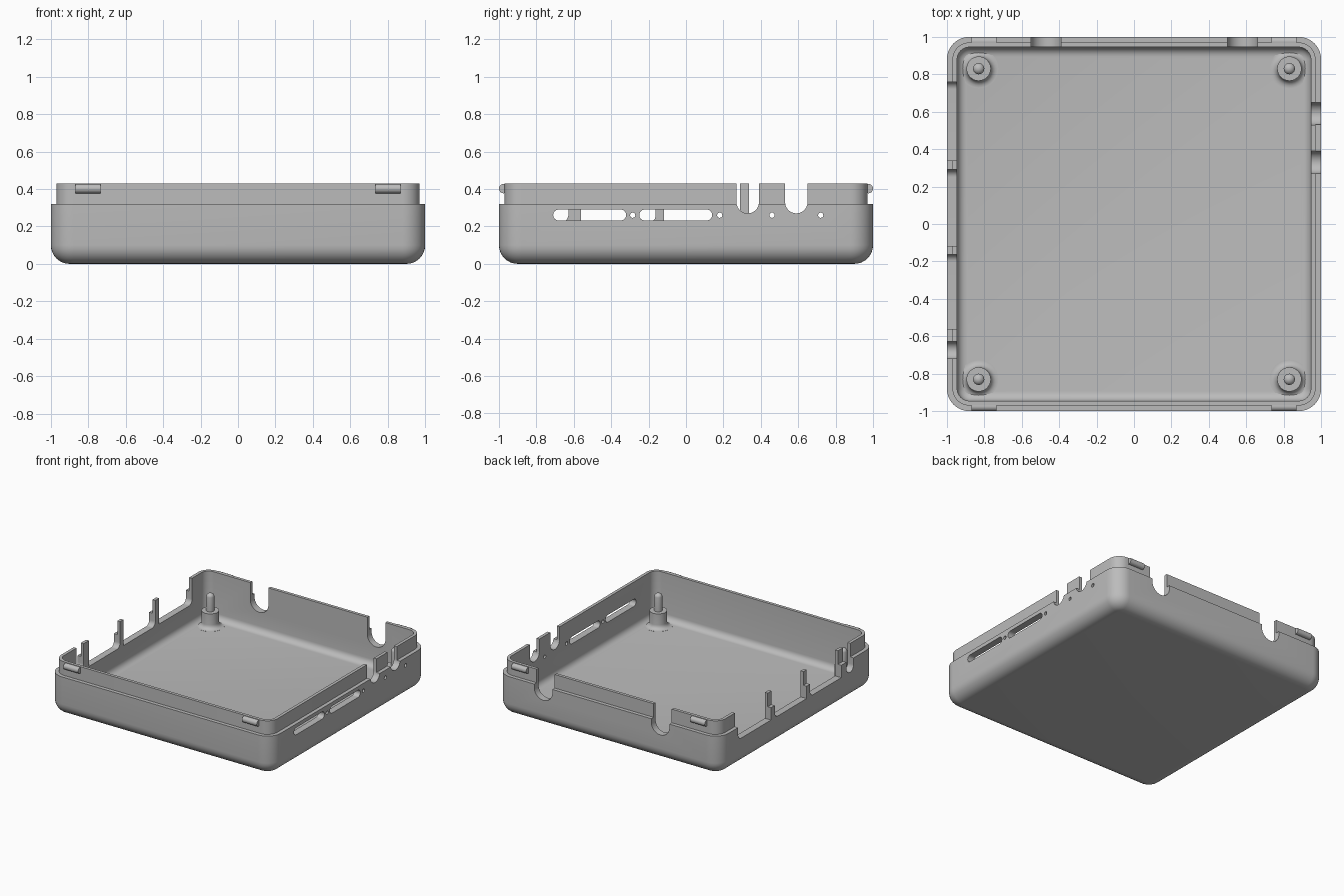
import bpy, bmesh, math

if "Cube" in bpy.data.objects:
    bpy.data.objects.remove(bpy.data.objects["Cube"])

grey = bpy.data.materials.new("plain grey")
grey.diffuse_color = (0.5, 0.5, 0.5, 1)
grey.use_nodes = True
grey.node_tree.nodes["Principled BSDF"].inputs["Base Color"].default_value = grey.diffuse_color


def make_object(name, bm):
    bmesh.ops.recalc_face_normals(bm, faces=bm.faces[:])
    mesh = bpy.data.meshes.new(name)
    bm.to_mesh(mesh)
    bm.free()
    mesh.materials.append(grey)
    ob = bpy.data.objects.new(name, mesh)
    bpy.context.collection.objects.link(ob)
    return ob


def smooth(ob):
    bpy.ops.object.select_all(action='DESELECT')
    ob.select_set(True)
    bpy.context.view_layer.objects.active = ob
    bpy.ops.object.shade_smooth_by_angle(angle=math.radians(32))


def outline(u0, u1, v0, v1, radii, steps=10):
    """Rectangle with corner radii: lower left, lower right, upper right, upper left."""
    corners = [(u0, v0, 1, 1), (u1, v0, -1, 1), (u1, v1, -1, -1), (u0, v1, 1, -1)]
    pts = []
    for k, ((u, v, su, sv), r) in enumerate(zip(corners, radii)):
        for i in range(steps + 1 if r else 1):
            a = math.pi + (k + i / steps) * math.pi / 2
            p = (u + r * (su + math.cos(a)), v + r * (sv + math.sin(a))) if r else (u, v)
            if not pts or math.dist(p, pts[-1]) > 1e-5:
                pts.append(p)
    if math.dist(pts[0], pts[-1]) < 1e-5:
        pts.pop()
    return pts


def loft(bm, rings):
    """Skin closed rings of equal length and cap both ends."""
    rings = [[bm.verts.new(p) for p in ring] for ring in rings]
    n = len(rings[0])
    for a, b in zip(rings, rings[1:]):
        for i in range(n):
            j = (i + 1) % n
            bm.faces.new((a[i], a[j], b[j], b[i]))
    bm.faces.new(rings[0][::-1])
    bm.faces.new(rings[-1])


# Tray shell: (inset, height) profile swept round a rounded square
profile = [(0.1 - 0.1 * math.sin(t), 0.1 - 0.1 * math.cos(t))
           for t in [i * math.pi / 16 for i in range(9)]]
profile += [(0, 0.32), (0.03, 0.32), (0.03, 0.43), (0.055, 0.43)]
profile += [(0.105 - 0.05 * math.cos(t), 0.10 - 0.05 * math.sin(t))
            for t in [i * math.pi / 12 for i in range(7)]]
bm = bmesh.new()
rings = []
for inset, z in profile:
    h = 1 - inset
    rings.append([(x, y, z) for x, y in outline(-h, h, -h, h, [0.12 - inset] * 4)])
loft(bm, rings)
tray = make_object("tray_shell", bm)

# Cutters for the wall openings
cut = bmesh.new()


def cut_x(pts, x0, x1):
    loft(cut, [[(x, u, v) for u, v in pts] for x in (x0, x1)])


def cut_y(pts, y0, y1):
    loft(cut, [[(u, y, v) for u, v in pts] for y in (y0, y1)])


# right wall: long slots, pin holes, open notches
for a, b in ((-0.71, -0.32), (-0.25, 0.14)):
    cut_x(outline(a, b, 0.232, 0.29, [0.029] * 4), 0.9, 1.1)
for c in (-0.285, 0.18, 0.46, 0.72):
    cut_x(outline(c - 0.014, c + 0.014, 0.246, 0.274, [0.014] * 4, 5), 0.9, 1.1)
for c in (0.33, 0.59):
    cut_x(outline(c - 0.06, c + 0.06, 0.27, 0.6, [0.06, 0.06, 0, 0]), 0.9, 1.1)
# left wall: one round notch and three wide openings with thin posts between
cut_x(outline(-0.72, -0.628, 0.22, 0.6, [0.046, 0.046, 0, 0]), -1.1, -0.9)
for a, b in ((-0.562, -0.162), (-0.118, 0.29), (0.338, 0.76)):
    cut_x(outline(a, b, 0.22, 0.6, [0, 0.04, 0, 0]), -1.1, -0.9)
# back wall: two cable notches
for c in (-0.47, 0.58):
    cut_y(outline(c - 0.081, c + 0.081, 0.21, 0.6, [0.081, 0.081, 0, 0]), 0.9, 1.1)
cutter = make_object("opening_cutter", cut)
cutter.hide_render = True

mod = tray.modifiers.new("openings", 'BOOLEAN')
mod.operation = 'DIFFERENCE'
mod.solver = 'EXACT'
mod.object = cutter
bpy.context.view_layer.objects.active = tray
bpy.ops.object.modifier_apply(modifier=mod.name)
bpy.data.objects.remove(cutter)
smooth(tray)

# Corner standoffs: flared foot, boss and round-topped pin, turned on a lathe
turned = [(0.105, 0.045), (0.105, 0.051)]
turned += [(0.1 - 0.035 * math.sin(t), 0.086 - 0.035 * math.cos(t))
           for t in [i * math.pi / 10 for i in range(6)]]
turned += [(0.065, 0.175), (0.03, 0.175), (0.03, 0.29)]
turned += [(0.03 * math.cos(t), 0.29 + 0.025 * math.sin(t)) for t in (0.4, 0.8, 1.2, 1.45)]
for sx, xn in ((-1, "left"), (1, "right")):
    for sy, yn in ((-1, "front"), (1, "back")):
        bm = bmesh.new()
        loft(bm, [[(sx * 0.83 + r * math.cos(a), sy * 0.83 + r * math.sin(a), z)
                   for a in [i * math.pi / 16 for i in range(32)]] for r, z in turned])
        smooth(make_object(f"standoff_{yn}_{xn}", bm))

        # Snap ridge on the lip
        bm = bmesh.new()
        loft(bm, [[(x, sy * 0.975 + 0.025 * math.cos(a), 0.402 + 0.025 * math.sin(a))
                   for a in [i * math.pi / 10 for i in range(20)]]
                  for x in (sx * 0.735, sx * 0.868)])
        smooth(make_object(f"snap_ridge_{yn}_{xn}", bm))
